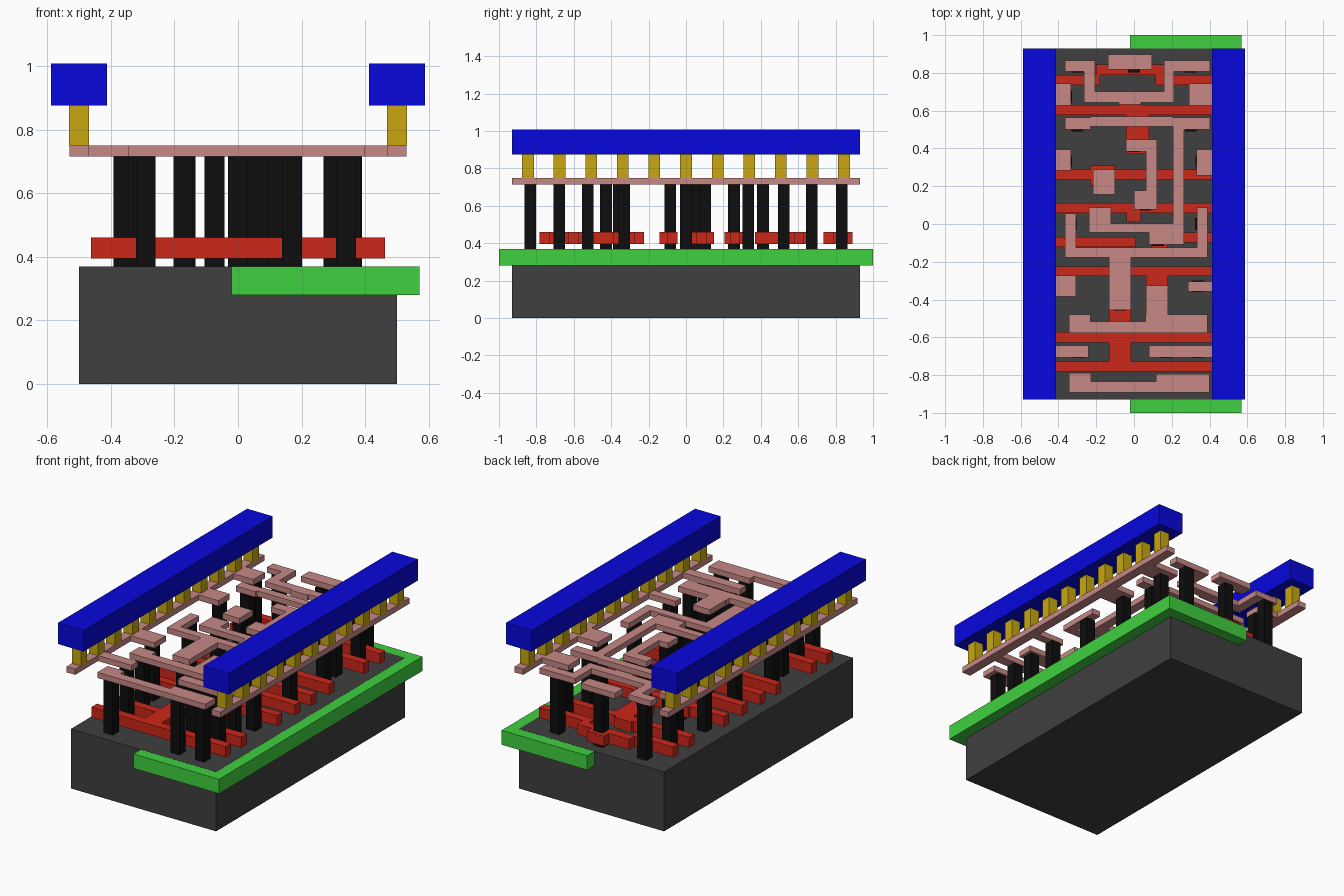
import bpy, bmesh
from mathutils import Matrix

# Layered chip cell: every part is a flat rectangle set extruded between two heights
def material(name, rgb):
    m = bpy.data.materials.new(name)
    m.diffuse_color = (*rgb, 1)
    return m

DARK = material("dark_grey", (0.05, 0.05, 0.05))
GREEN = material("green", (0.05, 0.64, 0.05))
RED = material("red", (0.6, 0.02, 0.01))
BLACK = material("black", (0.004, 0.004, 0.004))
PINK = material("pink", (0.57, 0.25, 0.24))
GOLD = material("gold", (0.58, 0.39, 0.005))
BLUE = material("blue", (0.002, 0.002, 0.72))

def slabs(name, rects, z, mat):
    """One object made of boxes (x0, x1, y0, y1) between heights z."""
    bm = bmesh.new()
    for x0, x1, y0, y1 in rects:
        mid = Matrix.Translation(((x0 + x1) / 2, (y0 + y1) / 2, (z[0] + z[1]) / 2))
        size = Matrix.Diagonal((x1 - x0, y1 - y0, z[1] - z[0], 1))
        bmesh.ops.create_cube(bm, size=1, matrix=mid @ size)
    me = bpy.data.meshes.new(name)
    bm.to_mesh(me)
    bm.free()
    me.materials.append(mat)
    bpy.context.collection.objects.link(bpy.data.objects.new(name, me))

def squares(points, s=0.0625):
    return [(x - s / 2, x + s / 2, y - s / 2, y + s / 2) for x, y in points]

Z_GATE, Z_POST, Z_WIRE = (0.395, 0.46), (0.368, 0.716), (0.715, 0.75)
Z_VIA, Z_RAIL = (0.749, 0.876), (0.875, 1.007)

# Substrate and well (well top a hair lower where it overlaps the substrate)
slabs("substrate", [(-0.5, 0.5, -0.93, 0.93)], (0, 0.37), DARK)
slabs("well", [(-0.02, 0.57, -1, 1)], (0.28, 0.3695), GREEN)

# Gate strips crossing the cell
E = 0.462
slabs("gate_pair_front", [(-E, E, -0.782, -0.727), (-E, E, -0.628, -0.573),
                          (-0.132, -0.016, -0.727, -0.628), (-0.132, -0.016, -0.573, -0.38)], Z_GATE, RED)
slabs("gate_with_tab", [(-E, E, -0.275, -0.225), (0.063, 0.18, -0.39, -0.275)], Z_GATE, RED)
slabs("gate_half_left", [(-E, 0.01, -0.122, -0.07)], Z_GATE, RED)
slabs("gate_half_right", [(0.09, E, -0.098, -0.045), (0.09, 0.18, -0.143, -0.098)], Z_GATE, RED)
slabs("gate_middle", [(-E, E, 0.057, 0.11), (-0.04, 0.035, 0.01, 0.057),
                      (0.02, 0.12, 0.11, 0.15)], Z_GATE, RED)
slabs("gate_with_pad", [(-E, E, 0.235, 0.288), (-0.23, -0.1, 0.205, 0.31)], Z_GATE, RED)
slabs("gate_with_tail", [(-E, E, 0.577, 0.63), (-0.042, 0.08, 0.37, 0.577),
                         (-0.08, 0.04, 0.63, 0.65)], Z_GATE, RED)
slabs("gate_back", [(-E, -0.18, 0.735, 0.788), (0.115, E, 0.735, 0.788),
                    (-0.2, 0.16, 0.788, 0.845), (-0.06, 0.06, 0.845, 0.89)], Z_GATE, RED)

# Contact posts
rows = {-0.833: (-0.29, 0.17, 0.34), -0.678: (-0.29, 0.17, 0.34), -0.525: (-0.29, 0.17, 0.34),
        -0.428: (-0.074,), -0.36: (0.122,), -0.33: (-0.36, 0.34), -0.085: (0.127,),
        0.0: (-0.335, 0.355), 0.045: (-0.172,), 0.103: (0.06,), 0.257: (-0.165,),
        0.332: (-0.36, 0.358), 0.412: (0.0,), 0.522: (-0.3, 0.3), 0.673: (-0.36, 0.358),
        0.833: (-0.3, 0.0, 0.3)}
slabs("contact_posts", squares([(x, y) for y, xs in rows.items() for x in xs]), Z_POST, BLACK)

# Wiring layer: supply wires with their inward ties
slabs("supply_wire_left", [(-0.53, -0.47, -0.93, 0.93), (-0.47, -0.24, -0.706, -0.643),
                           (-0.47, -0.307, -0.384, -0.272), (-0.47, -0.333, 0.283, 0.394),
                           (-0.47, -0.333, 0.627, 0.743)], Z_WIRE, PINK)
slabs("supply_wire_right", [(0.47, 0.53, -0.93, 0.93), (0.08, 0.47, -0.706, -0.643),
                            (0.286, 0.47, -0.357, -0.304), (0.33, 0.47, 0.257, 0.394),
                            (0.29, 0.47, 0.627, 0.743)], Z_WIRE, PINK)

# Wiring layer: signal wires
slabs("wire_front", [(-0.344, -0.228, -0.892, -0.79), (-0.228, 0.116, -0.892, -0.833),
                     (0.116, 0.4, -0.892, -0.793)], Z_WIRE, PINK)
slabs("wire_second", [(-0.344, -0.23, -0.577, -0.479), (-0.23, 0.06, -0.577, -0.516),
                      (0.06, 0.39, -0.577, -0.479), (0.063, 0.18, -0.479, -0.325)], Z_WIRE, PINK)
slabs("wire_fork", [(-0.365, 0.39, -0.177, -0.124), (-0.365, -0.307, -0.124, 0.056),
                    (0.333, 0.39, -0.124, 0.087), (-0.132, -0.016, -0.455, -0.177)], Z_WIRE, PINK)
slabs("wire_long", [(-0.238, -0.122, -0.045, 0.087), (-0.122, 0.265, -0.045, 0.003),
                    (0.08, 0.265, -0.108, -0.045), (0.206, 0.265, 0.003, 0.505),
                    (-0.365, -0.23, 0.5, 0.563), (-0.23, 0.206, 0.516, 0.569),
                    (0.206, 0.402, 0.5, 0.563)], Z_WIRE, PINK)
slabs("wire_hook", [(-0.042, 0.122, 0.384, 0.447), (0.063, 0.122, 0.077, 0.384),
                    (0.0, 0.063, 0.077, 0.177)], Z_WIRE, PINK)
slabs("wire_pad", [(-0.217, -0.1, 0.156, 0.288)], Z_WIRE, PINK)
slabs("wire_back", [(-0.365, -0.206, 0.807, 0.865), (-0.265, -0.206, 0.643, 0.807),
                    (-0.206, 0.159, 0.643, 0.701), (0.159, 0.212, 0.643, 0.807),
                    (0.159, 0.402, 0.807, 0.865), (-0.08, 0.037, 0.632, 0.643)], Z_WIRE, PINK)
slabs("wire_back_pad", [(-0.138, 0.095, 0.817, 0.897)], Z_WIRE, PINK)

# Vias and power rails on both sides
for side, s in (("left", -0.5), ("right", 0.5)):
    slabs("vias_" + side, squares([(s, k * 0.169) for k in range(-5, 6)]), Z_VIA, GOLD)
    slabs("power_rail_" + side, [(s - 0.088, s + 0.088, -0.93, 0.93)], Z_RAIL, BLUE)
